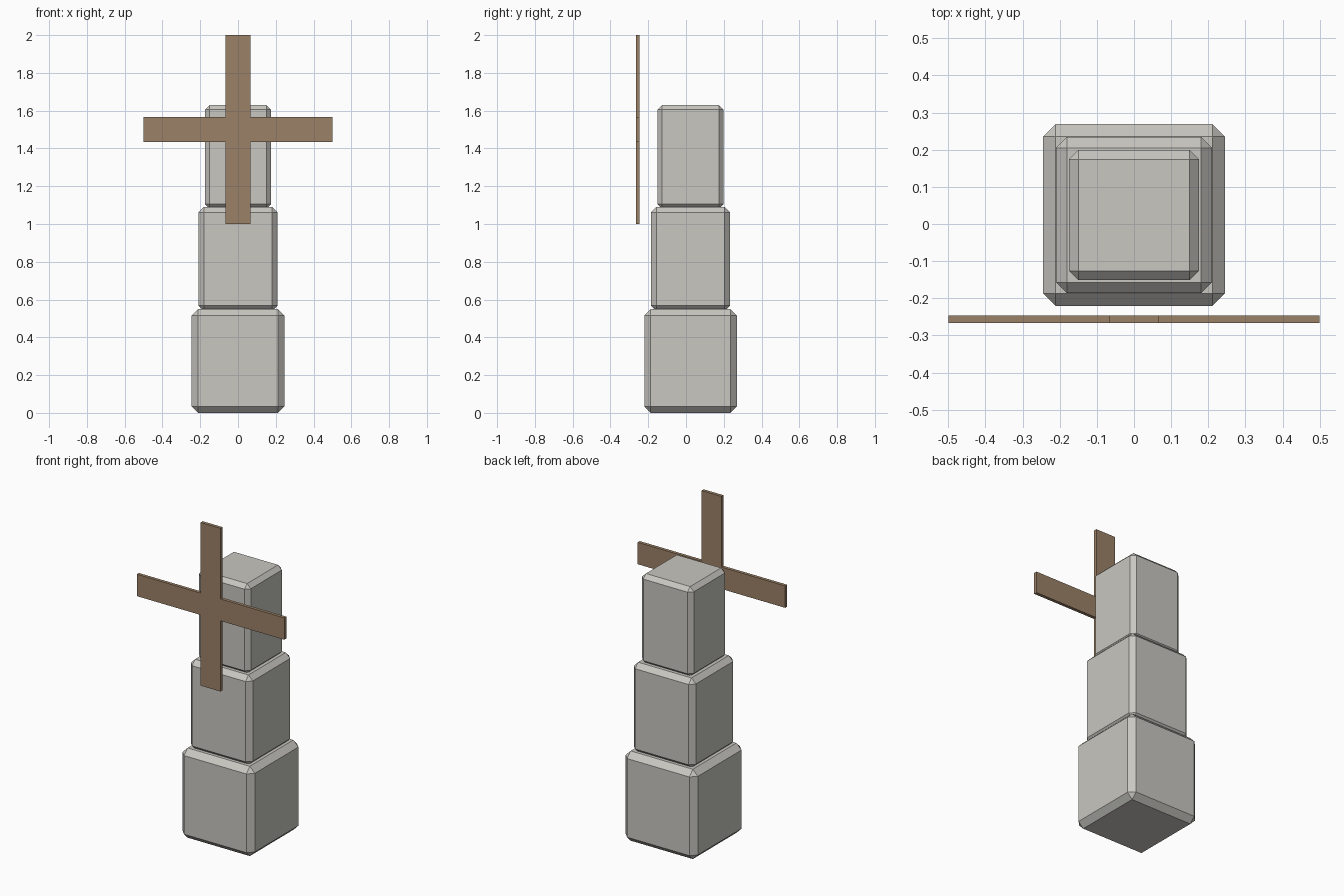
import bpy, bmesh
from mathutils import Matrix

cube = bpy.data.objects.get("Cube")
if cube:
    bpy.data.objects.remove(cube, do_unlink=True)


def material(name, color):
    mat = bpy.data.materials.new(name)
    mat.use_nodes = True
    mat.diffuse_color = color
    mat.node_tree.nodes["Principled BSDF"].inputs["Base Color"].default_value = color
    return mat


def add_object(name, bm, mat):
    bmesh.ops.recalc_face_normals(bm, faces=bm.faces[:])
    mesh = bpy.data.meshes.new(name)
    bm.to_mesh(mesh)
    bm.free()
    mesh.materials.append(mat)
    obj = bpy.data.objects.new(name, mesh)
    bpy.context.collection.objects.link(obj)
    return obj


stone = material("pale stone", (0.58, 0.57, 0.53, 1))
wood = material("brown wood", (0.33, 0.22, 0.135, 1))

# Tapering tower of three chamfered blocks, each slightly sunk into the one below
HEIGHT, STEP, CENTRE_Y = 0.55, 0.54, 0.024
for i, (name, half, chamfer) in enumerate([("lower_block", 0.245, 0.034),
                                           ("middle_block", 0.21, 0.029),
                                           ("upper_block", 0.175, 0.025)]):
    bm = bmesh.new()
    bmesh.ops.create_cube(bm, size=1, matrix=Matrix.Diagonal((2 * half, 2 * half, HEIGHT, 1)))
    bmesh.ops.bevel(bm, geom=bm.edges[:], offset=chamfer, segments=1, affect='EDGES')
    block = add_object(name, bm, stone)
    block.location = (0, CENTRE_Y, i * STEP + HEIGHT / 2)

# Flat four-armed sail: a plus outline extruded in depth
ARM, HALF_WIDTH, DEPTH = 0.5, 0.067, 0.02
corner = [(ARM, -HALF_WIDTH), (ARM, HALF_WIDTH), (HALF_WIDTH, HALF_WIDTH)]
bm = bmesh.new()
outline = []
for turn in range(4):
    for x, z in corner:
        for _ in range(turn):
            x, z = -z, x
        outline.append(bm.verts.new((x, -DEPTH / 2, z)))
face = bm.faces.new(outline)
extruded = bmesh.ops.extrude_face_region(bm, geom=[face])["geom"]
bmesh.ops.translate(bm, vec=(0, DEPTH, 0),
                    verts=[v for v in extruded if isinstance(v, bmesh.types.BMVert)])
sail = add_object("sail_cross", bm, wood)
sail.location = (0, -0.256, 1.5)
